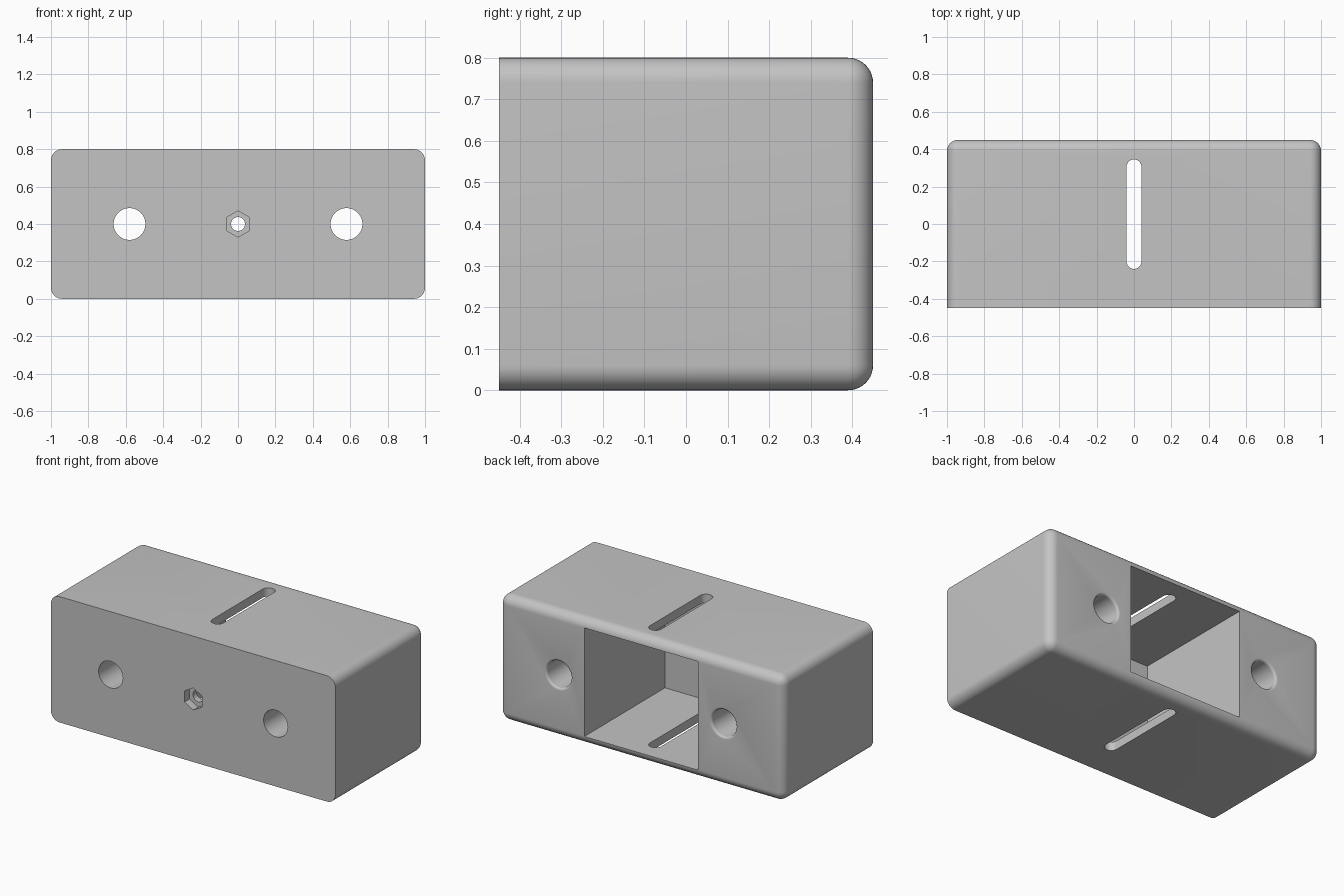
import bpy, bmesh, math
from mathutils import Matrix, Vector

default = bpy.data.objects.get("Cube")
if default:
    bpy.data.objects.remove(default, do_unlink=True)

W, D, H = 2.0, 0.9, 0.8
BACK, FRONT, MID = D / 2, -D / 2, H / 2

grey = bpy.data.materials.new("plain grey")
grey.use_nodes = True
colour = (0.55, 0.55, 0.55, 1)
grey.diffuse_color = colour
grey.node_tree.nodes["Principled BSDF"].inputs["Base Color"].default_value = colour


def add_object(name, bm):
    bmesh.ops.recalc_face_normals(bm, faces=bm.faces)
    mesh = bpy.data.meshes.new(name)
    bm.to_mesh(mesh)
    bm.free()
    mesh.materials.append(grey)
    obj = bpy.data.objects.new(name, mesh)
    bpy.context.collection.objects.link(obj)
    return obj


def box(low, high):
    bm = bmesh.new()
    bmesh.ops.create_cube(bm, size=1)
    low, high = Vector(low), Vector(high)
    for v in bm.verts:
        v.co = (low + high) / 2 + v.co * (high - low)
    return bm


def lathe_y(name, x, profile, sides=48, turn=0.0):
    """Closed round cutter along y from (y, radius) points."""
    bm = bmesh.new()
    rings = [[bm.verts.new((x + r * math.cos(turn + math.tau * i / sides), y,
                            MID + r * math.sin(turn + math.tau * i / sides)))
              for i in range(sides)] for y, r in profile]
    for a, b in zip(rings, rings[1:]):
        for i in range(sides):
            j = (i + 1) % sides
            bm.faces.new((a[i], a[j], b[j], b[i]))
    bm.faces.new(rings[0])
    bm.faces.new(rings[-1])
    return add_object(name, bm)


def slot(name, radius, y0, y1):
    """Vertical cutter with rounded ends."""
    bm = bmesh.new()
    n = 16
    outline = []
    for centre, start in ((y1 - radius, 0), (y0 + radius, math.pi)):
        for i in range(n + 1):
            a = start + math.pi * i / n
            outline.append(bm.verts.new((radius * math.cos(a), centre + radius * math.sin(a), -0.1)))
    face = bm.faces.new(outline)
    top = bmesh.ops.extrude_face_region(bm, geom=[face])["geom"]
    moved = [g for g in top if isinstance(g, bmesh.types.BMVert)]
    bmesh.ops.translate(bm, verts=moved, vec=(0, 0, H + 0.2))
    return add_object(name, bm)


# Block with every edge rounded except those of the flat front
bm = box((-W / 2, FRONT, 0), (W / 2, BACK, H))
round_edges = [e for e in bm.edges if any(v.co.y > 0 for v in e.verts)]
bmesh.ops.bevel(bm, geom=round_edges, offset=0.06, segments=10, profile=0.5, affect='EDGES')
body = add_object("block_body", bm)

# Pocket open at the back, and the slot through top and bottom
cutters = [add_object("pocket_cutter", box((-0.4, -0.36, 0.055), (0.4, BACK + 0.1, H - 0.055))),
           slot("slot_cutter", 0.04, -0.24, 0.345)]

# Side holes with a rounded rim at the back
R, F = 0.085, 0.015
rim = [(BACK - F + F * math.sin(a), R + F - F * math.cos(a))
       for a in (math.pi / 2 * i / 6 for i in range(7))]
for side, x in (("right", -0.58), ("left", 0.58)):
    cutters.append(lathe_y(side + "_hole_cutter", x, [(FRONT - 0.1, R)] + rim + [(BACK + 0.1, R + F)]))

# Hexagonal nut recess and bolt hole in the front wall
cutters.append(lathe_y("nut_cutter", 0, [(FRONT - 0.1, 0.07), (FRONT + 0.05, 0.07)], 6, math.pi / 2))
cutters.append(lathe_y("bolt_cutter", 0, [(FRONT - 0.05, 0.037), (-0.2, 0.037)], 32))

bpy.ops.object.select_all(action='DESELECT')
bpy.context.view_layer.objects.active = body
body.select_set(True)
for cutter in cutters:
    mod = body.modifiers.new(cutter.name, 'BOOLEAN')
    mod.operation, mod.solver, mod.object = 'DIFFERENCE', 'EXACT', cutter
    bpy.ops.object.modifier_apply(modifier=mod.name)
    bpy.data.objects.remove(cutter, do_unlink=True)

bpy.ops.object.shade_smooth_by_angle(angle=math.radians(30))
